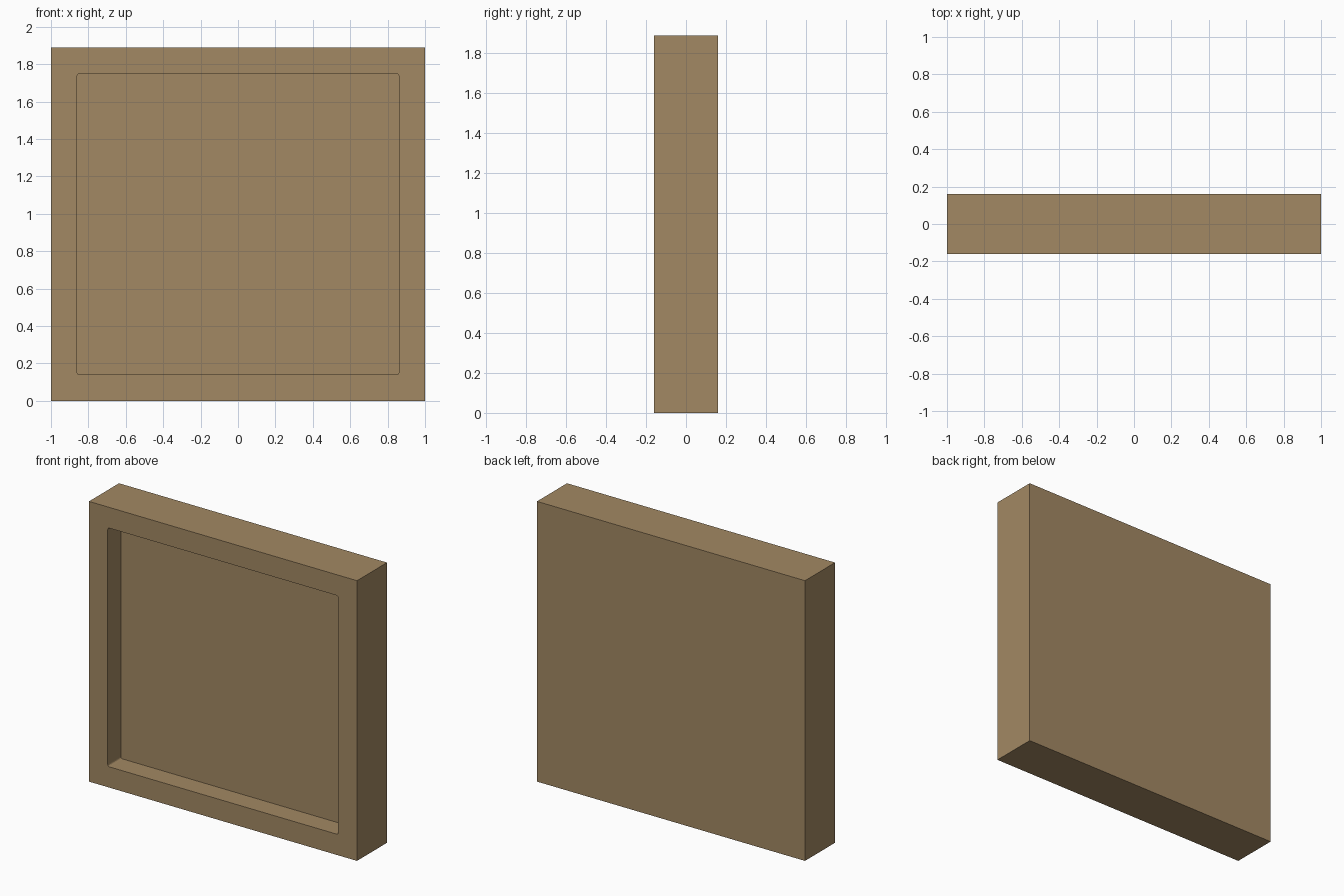
import bpy, bmesh

if "Cube" in bpy.data.objects:
    bpy.data.objects.remove(bpy.data.objects["Cube"])

WIDTH, HEIGHT, BORDER = 2.0, 1.89, 0.14
FRONT, JOINT, BACK = -0.16, -0.02, 0.16

wood = bpy.data.materials.new("tan_wood")
wood.diffuse_color = (0.365, 0.25, 0.126, 1)
wood.use_nodes = True
wood.node_tree.nodes["Principled BSDF"].inputs["Base Color"].default_value = wood.diffuse_color


def box(name, x, y, z, corner=0.0):
    """Box from (min, max) ranges; corner rounds the edges running along y."""
    bm = bmesh.new()
    bmesh.ops.create_cube(bm, size=1)
    for v in bm.verts:
        v.co = [r[0] if c < 0 else r[1] for c, r in zip(v.co, (x, y, z))]
    if corner:
        edges = [e for e in bm.edges
                 if abs(e.verts[0].co.y - e.verts[1].co.y) > 1e-4]
        bmesh.ops.bevel(bm, geom=edges, offset=corner, segments=3,
                        profile=0.5, affect='EDGES')
    bmesh.ops.recalc_face_normals(bm, faces=bm.faces)
    mesh = bpy.data.meshes.new(name)
    bm.to_mesh(mesh)
    bm.free()
    mesh.materials.append(wood)
    obj = bpy.data.objects.new(name, mesh)
    bpy.context.collection.objects.link(obj)
    return obj


h = WIDTH / 2

# Solid back panel
box("back_panel", (-h, h), (JOINT, BACK), (0, HEIGHT))

# Raised front frame with a slightly rounded opening
frame = box("front_frame", (-h, h), (FRONT, JOINT), (0, HEIGHT))
cutter = box("opening_cutter", (-h + BORDER, h - BORDER),
             (FRONT - 0.1, JOINT + 0.1), (BORDER, HEIGHT - BORDER), 0.012)
cut = frame.modifiers.new("opening", 'BOOLEAN')
cut.operation = 'DIFFERENCE'
cut.solver = 'EXACT'
cut.object = cutter
bpy.context.view_layer.objects.active = frame
bpy.ops.object.modifier_apply(modifier=cut.name)
bpy.data.objects.remove(cutter)
